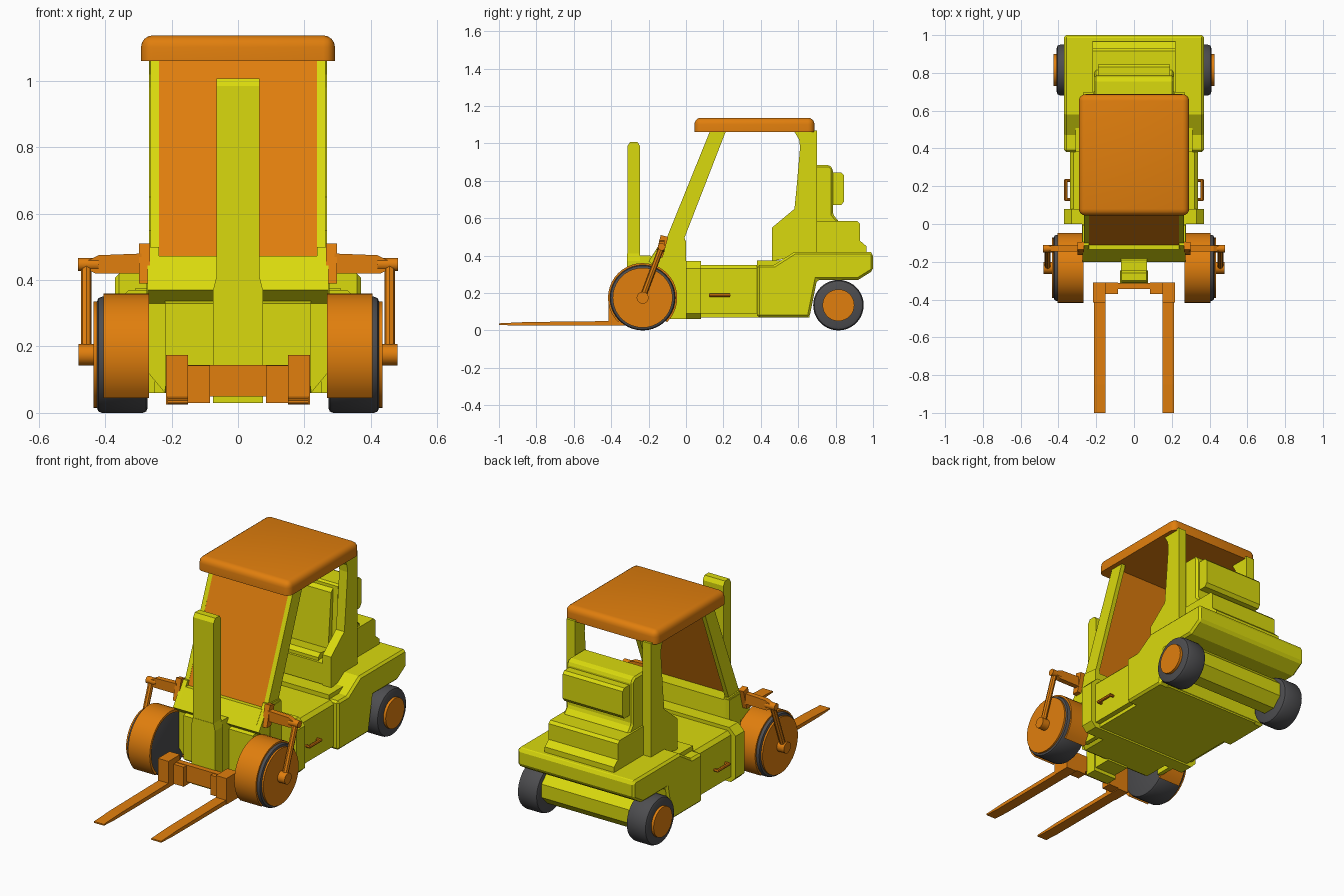
import bpy, bmesh, math
from mathutils import Vector, Matrix

if "Cube" in bpy.data.objects:
    bpy.data.objects.remove(bpy.data.objects["Cube"])


def material(name, rgb):
    m = bpy.data.materials.new(name)
    m.diffuse_color = (*rgb, 1)
    m.use_nodes = True
    m.node_tree.nodes["Principled BSDF"].inputs["Base Color"].default_value = m.diffuse_color
    return m


YELLOW = material("yellow_paint", (0.7, 0.7, 0.004))
ORANGE = material("orange_paint", (0.75, 0.21, 0.004))
RUBBER = material("rubber", (0.075, 0.075, 0.08))


def finish(name, bm, mat, bevel=0, seg=1, mirror=False, smooth=False, edge_filter=None):
    bmesh.ops.recalc_face_normals(bm, faces=bm.faces)
    if bevel:
        edges = [e for e in bm.edges if e.calc_face_angle(0) > 0.6
                 and (edge_filter is None or edge_filter(e))]
        bmesh.ops.bevel(bm, geom=edges, offset=bevel, segments=seg, profile=0.5,
                        affect='EDGES', clamp_overlap=True)
    me = bpy.data.meshes.new(name)
    bm.to_mesh(me)
    bm.free()
    ob = bpy.data.objects.new(name, me)
    bpy.context.collection.objects.link(ob)
    me.materials.append(mat)
    if mirror:
        ob.modifiers.new("mirror", 'MIRROR')
    if smooth:
        bpy.ops.object.select_all(action='DESELECT')
        ob.select_set(True)
        bpy.context.view_layer.objects.active = ob
        bpy.ops.object.shade_smooth_by_angle(angle=math.radians(35))
    return ob


def prism(name, pts, a, b, mat, axis='x', **kw):
    """Extrude a (y,z) profile along x, or an (x,z) profile along y."""
    bm = bmesh.new()
    place = (lambda p, t: (t, p[0], p[1])) if axis == 'x' else (lambda p, t: (p[0], t, p[1]))
    f = bm.faces.new([bm.verts.new(place(p, a)) for p in pts])
    ext = bmesh.ops.extrude_face_region(bm, geom=[f])
    step = Vector(place((0, 0), b - a))
    bmesh.ops.translate(bm, vec=step, verts=[v for v in ext['geom'] if isinstance(v, bmesh.types.BMVert)])
    return finish(name, bm, mat, **kw)


def box(name, x, y, z, mat, **kw):
    return prism(name, [(y[0], z[0]), (y[1], z[0]), (y[1], z[1]), (y[0], z[1])], x[0], x[1], mat, **kw)


def disc(name, x0, x1, y, z, r, mat, n=40, **kw):
    pts = [(y + r * math.cos(2 * math.pi * i / n), z + r * math.sin(2 * math.pi * i / n)) for i in range(n)]
    return prism(name, pts, x0, x1, mat, mirror=True, smooth=True, **kw)


def bar(name, p, q, w, mat, n=8):
    p, q = Vector(p), Vector(q)
    bm = bmesh.new()
    rot = (q - p).to_track_quat('Z', 'Y').to_matrix().to_4x4()
    bmesh.ops.create_cone(bm, cap_ends=True, segments=n, radius1=w, radius2=w, depth=(q - p).length,
                          matrix=Matrix.Translation((p + q) / 2) @ rot)
    return finish(name, bm, mat, mirror=True, smooth=n > 6)


# Chassis: front block, step collar, side-stepped middle and rear block
prism("front_body", [(-0.27, 0.12), (-0.22, 0.06), (0.22, 0.06), (0.27, 0.12), (0.27, 0.35), (-0.27, 0.35)],
      -0.15, 0.02, YELLOW, axis='y')
prism("cowl", [(-0.2, 0.37), (-0.135, 0.472), (-0.005, 0.472), (0, 0.37), (0, 0.33), (-0.15, 0.33)],
      -0.245, 0.245, YELLOW)
prism("cowl_side", [(-0.2, 0.37), (-0.115, 0.5), (-0.005, 0.49), (0, 0.37), (0, 0.33), (-0.15, 0.33)],
      0.238, 0.272, YELLOW, mirror=True)
prism("front_panel", [(-0.15, 0.06), (-0.18, 0.08), (-0.18, 0.33), (-0.15, 0.34)], -0.22, 0.22, YELLOW)
collar = [(-0.34, 0.06), (0.34, 0.06), (0.37, 0.09), (0.37, 0.33), (0.33, 0.37), (-0.33, 0.37),
          (-0.37, 0.33), (-0.37, 0.09)]
prism("front_collar", collar, 0.0, 0.08, YELLOW, axis='y')
box("front_side_plate", (0.25, 0.275), (-0.1, 0.0), (0.06, 0.48), YELLOW, mirror=True)
prism("middle_body", [(-0.34, 0.09), (0.34, 0.09), (0.34, 0.33), (0.32, 0.35), (-0.32, 0.35), (-0.34, 0.33)],
      0.08, 0.38, YELLOW, axis='y')
box("underside", (-0.31, 0.31), (0.0, 0.66), (0.07, 0.12), YELLOW)
prism("rear_body", [(0.38, 0.07), (0.66, 0.07), (0.7, 0.27), (0.92, 0.27), (1.0, 0.32), (1.0, 0.41),
                    (0.985, 0.42), (0.58, 0.42), (0.47, 0.35), (0.38, 0.35)], -0.37, 0.37, YELLOW,
      bevel=0.012)
box("rear_step", (-0.31, 0.31), (0.38, 0.6), (0.3, 0.375), YELLOW)

# Rear axle beam, eight sided
axle = [(0.815 + 0.1 * math.cos(math.pi * (i + .5) / 4), 0.16 + 0.1 * math.sin(math.pi * (i + .5) / 4))
        for i in range(8)]
prism("rear_axle", axle, -0.29, 0.29, YELLOW)

# Engine cover with rear box
prism("engine_base", [(0.46, 0.38), (0.46, 0.5), (0.7, 0.54), (0.7, 0.585), (0.915, 0.585), (0.93, 0.57),
                      (0.93, 0.48), (0.965, 0.45), (0.965, 0.42)], -0.22, 0.22, YELLOW)
prism("engine_cover", [(0.6, 0.45), (0.62, 0.885), (0.765, 0.885), (0.785, 0.865), (0.785, 0.62),
                       (0.82, 0.58), (0.82, 0.45)], -0.21, 0.21, YELLOW, bevel=0.01)
prism("rear_box", [(0.77, 0.67), (0.83, 0.67), (0.845, 0.69), (0.845, 0.83), (0.83, 0.845), (0.77, 0.845)],
      -0.19, 0.19, YELLOW)

# Seat
prism("seat_cushion", [(0.47, 0.45), (0.47, 0.52), (0.49, 0.54), (0.66, 0.52), (0.66, 0.45)],
      -0.18, 0.18, YELLOW)
prism("seat_back", [(0.57, 0.5), (0.6, 0.84), (0.62, 0.86), (0.66, 0.86), (0.66, 0.5)], -0.17, 0.17, YELLOW)

# Cab pillars, windscreen and roof
prism("front_pillar", [(-0.105, 0.49), (-0.01, 0.49), (0.215, 1.07), (0.13, 1.07)], 0.238, 0.264,
      YELLOW, mirror=True)
prism("windscreen", [(-0.112, 0.47), (-0.085, 0.47), (0.155, 1.07), (0.13, 1.07)], -0.24, 0.24, ORANGE)
prism("rear_pillar", [(0.46, 0.37), (0.46, 0.55), (0.58, 0.65), (0.59, 0.75), (0.61, 0.98), (0.605, 1.02),
                      (0.575, 1.07), (0.70, 1.07), (0.70, 0.42)], 0.215, 0.268, YELLOW, mirror=True)
box("roof", (-0.292, 0.292), (0.045, 0.687), (1.06, 1.137), ORANGE, bevel=0.035, seg=4, smooth=True,
    edge_filter=lambda e: max(v.co.z for v in e.verts) > 1.1)

# Lift mast with wider lower channel and bracket
prism("mast", [(-0.313, 0.03), (-0.245, 0.03), (-0.245, 0.985), (-0.26, 1.008), (-0.298, 1.008), (-0.313, 0.985)],
      -0.065, 0.065, YELLOW)
prism("mast_foot", [(-0.075, 0.03), (0.075, 0.03), (0.075, 0.37), (0.065, 0.41), (-0.065, 0.41), (-0.075, 0.37)],
      -0.315, -0.245, YELLOW, axis='y')
prism("mast_bracket", [(-0.25, 0.05), (-0.25, 0.4), (-0.19, 0.4), (-0.14, 0.36), (-0.14, 0.05)],
      -0.068, 0.068, YELLOW)

# Fork carriage and forks
box("fork_carriage", (-0.16, 0.16), (-0.345, -0.312), (0.05, 0.145), ORANGE)
box("carriage_block", (0.085, 0.16), (-0.37, -0.31), (0.03, 0.142), ORANGE, mirror=True)
box("fork_upright", (0.15, 0.217), (-0.415, -0.31), (0.025, 0.175), ORANGE, mirror=True)
prism("fork_blade", [(-0.4, 0.025), (-0.4, 0.05), (-0.85, 0.045), (-1.0, 0.038), (-1.0, 0.03), (-0.9, 0.025)],
      0.15, 0.213, ORANGE, mirror=True)

# Wheels and hubs
FY, FZ = -0.232, 0.175
rim = dict(edge_filter=lambda e: abs(e.verts[0].co.x - e.verts[1].co.x) < 0.01)
disc("front_tyre", 0.272, 0.425, FY, FZ, 0.175, RUBBER, bevel=0.015, seg=2, **rim)
disc("front_wheel_disc", 0.41, 0.435, FY, FZ, 0.16, ORANGE)
disc("front_hub", 0.425, 0.48, FY, FZ, 0.032, ORANGE, n=16)
disc("rear_tyre", 0.28, 0.41, 0.815, 0.135, 0.135, RUBBER, bevel=0.02, seg=2, **rim)
disc("rear_hub", 0.38, 0.425, 0.815, 0.135, 0.085, ORANGE, n=32)

# Front mudguards wrapping around the tyres
arc = [math.radians(-45 + 270 * i / 30) for i in range(31)]
guard = [(FY + r * math.cos(a), FZ + r * math.sin(a))
         for r, seq in ((0.185, arc), (0.17, arc[::-1])) for a in seq]
prism("front_mudguard", guard, 0.268, 0.405, ORANGE, mirror=True, smooth=True)

# Linkage arms from cowl to front hubs
prism("arm_mount", [(-0.165, 0.39), (-0.125, 0.39), (-0.095, 0.5), (-0.135, 0.51)], 0.265, 0.298,
      ORANGE, mirror=True)
prism("arm", [(0.29, 0.42), (0.43, 0.42), (0.45, 0.43), (0.45, 0.46), (0.42, 0.475), (0.29, 0.48)],
      -0.145, -0.115, ORANGE, axis='y', mirror=True)
bar("arm_tip", (0.42, -0.13, 0.447), (0.482, -0.13, 0.447), 0.02, ORANGE, 12)
bar("arm_strut", (0.457, -0.13, 0.447), (0.457, FY, FZ), 0.016, ORANGE)

# Side step handles
bar("side_handle", (0.362, 0.125, 0.188), (0.362, 0.235, 0.188), 0.009, ORANGE)
for i, y in enumerate((0.13, 0.23)):
    bar(f"side_handle_post_{i + 1}", (0.33, y, 0.188), (0.365, y, 0.188), 0.008, ORANGE)
